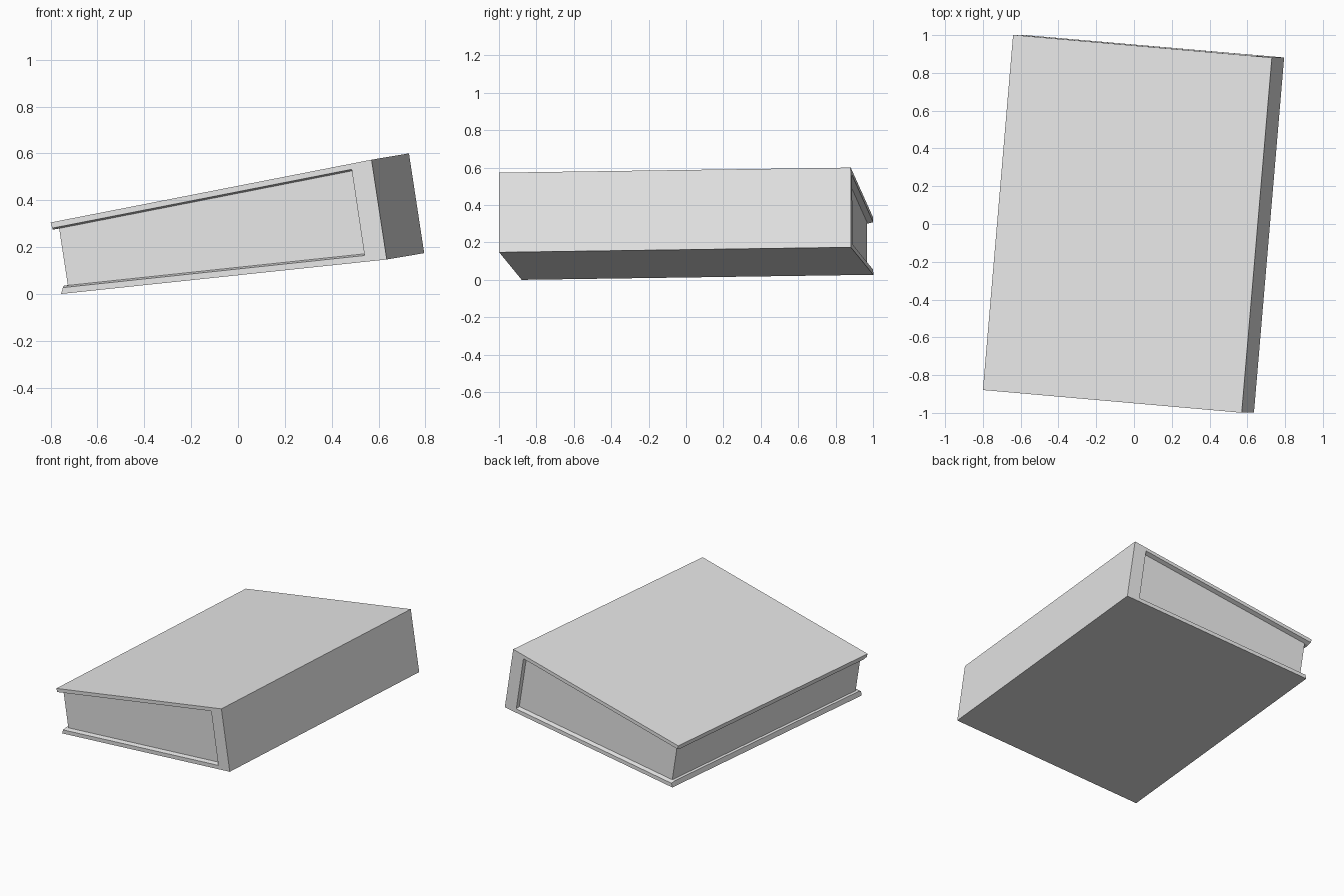
import bpy
import bmesh
from mathutils import Matrix, Vector

cube = bpy.data.objects.get("Cube")
if cube:
    bpy.data.objects.remove(cube, do_unlink=True)

grey = bpy.data.materials.new("plain_grey")
grey.use_nodes = True
grey.diffuse_color = (0.8, 0.8, 0.8, 1)
grey.node_tree.nodes["Principled BSDF"].inputs["Base Color"].default_value = (0.8, 0.8, 0.8, 1)

# Resting pose: turned a little about z and pitched up toward the back
YAW, PITCH = 0.085, 0.0144
POSE = Matrix(((1, YAW, 0, 0.08),
               (-YAW, 1, -PITCH, -YAW * 0.08 + PITCH * 0.3),
               (0, PITCH, 1, 0.0135),
               (0, 0, 0, 1)))


def loft(name, sections):
    """Join matching (y, outline) cross-sections into a closed solid."""
    bm = bmesh.new()
    rings = [[bm.verts.new(POSE @ Vector((x, y, z))) for x, z in outline]
             for y, outline in sections]
    bm.faces.new(rings[0])
    bm.faces.new(rings[-1])
    for a, b in zip(rings, rings[1:]):
        for i in range(len(a)):
            j = (i + 1) % len(a)
            bm.faces.new((a[i], a[j], b[j], b[i]))
    bmesh.ops.recalc_face_normals(bm, faces=bm.faces[:])
    mesh = bpy.data.meshes.new(name)
    bm.to_mesh(mesh)
    bm.free()
    mesh.materials.append(grey)
    obj = bpy.data.objects.new(name, mesh)
    bpy.context.collection.objects.link(obj)
    return obj


# Wedge-shaped cover: two boards and a thick spine, open on three sides
outer = [(-0.80, 0.305), (0.57, 0.573), (0.635, 0.147), (-0.755, 0.0)]


def cover_outline(lip):
    inner = [(-0.748, 0.027 + lip), (0.54, 0.164 + lip),
             (0.485, 0.532 - lip), (-0.793, 0.281 - lip)]
    return outer + inner


END, RECESS = 0.94, 0.03
IN = END - RECESS
loft("cover", [(-END, cover_outline(0)), (-IN, cover_outline(0.007)),
               (IN, cover_outline(0.007)), (END, cover_outline(0))])

# Page block set back from the cover edges and seated into boards and spine
pages = [(-0.767, 0.285), (0.49, 0.532), (0.545, 0.165), (-0.728, 0.030)]
loft("page_block", [(-IN, pages), (IN, pages)])
